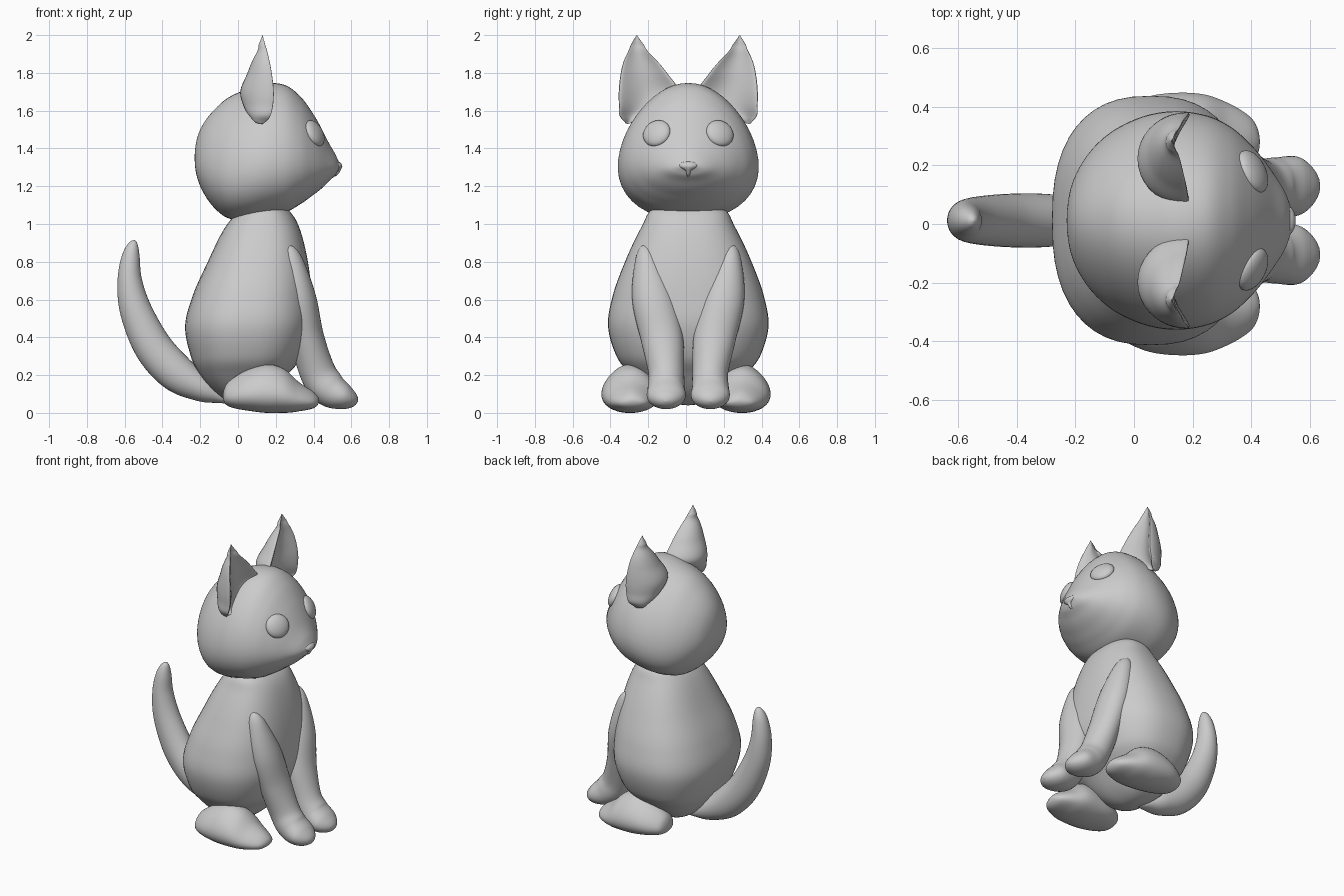
import bpy, bmesh
from math import sin, cos, pi, sqrt, radians, copysign
from mathutils import Vector

MID = 0.012   # the figure's symmetry plane sits slightly off y = 0


def spline(rows, n):
    """Catmull-Rom through rows (x, y, z, ra, rb); radii go squared so ends come out round."""
    p = [Vector((r[0], r[1], r[2], r[3] ** 2, r[4] ** 2)) for r in rows]
    p = [p[0]] + p + [p[-1]]
    out = []
    for i in range(1, len(p) - 2):
        a, b, c, d = p[i - 1:i + 3]
        for k in range(n):
            t = k / n
            out.append(0.5 * (2 * b + (c - a) * t + (2 * a - 5 * b + 4 * c - d) * t * t
                              + (3 * b - a - 3 * c + d) * t ** 3))
    out.append(p[-1])
    return [(Vector(q[:3]), sqrt(max(q[3], 1e-7)), sqrt(max(q[4], 1e-7))) for q in out]


def finish(name, bm, mirror, y):
    bmesh.ops.recalc_face_normals(bm, faces=bm.faces)
    me = bpy.data.meshes.new(name)
    bm.to_mesh(me)
    bm.free()
    ob = bpy.data.objects.new(name, me)
    ob.location.y = y
    bpy.context.collection.objects.link(ob)
    if mirror:
        m = ob.modifiers.new("Mirror", 'MIRROR')
        m.use_axis = (False, True, False)
        m.use_mirror_merge = False
    bpy.ops.object.select_all(action='DESELECT')
    ob.select_set(True)
    bpy.context.view_layer.objects.active = ob
    bpy.ops.object.shade_smooth_by_angle(angle=radians(60))
    return ob


def loft(name, rows, axis=None, egg=0.0, cup=None, square=2.0, mirror=False, y=MID, seg=36, n=8):
    """Skin oval sections along a path; ra is the y radius, rb the other one."""
    pts = spline(rows, n)
    bm = bmesh.new()
    rings = []
    for i, (c, ra, rb) in enumerate(pts):
        t = axis or (pts[min(i + 1, len(pts) - 1)][0] - pts[max(i - 1, 0)][0])
        t = Vector(t).normalized()
        side = Vector((0, 1, 0))
        side = (side - t * t.dot(side)).normalized()
        up = t.cross(side)
        ring = []
        for k in range(seg):
            a = 2 * pi * k / seg
            v = copysign(abs(sin(a)) ** (2 / square), sin(a))
            w = copysign(abs(cos(a)) ** (2 / square), cos(a)) * (1 - egg * v)
            if cup is not None and v < 0:      # rounded lip, hollow middle
                v = cup * v * v + 0.4 * v * (1 + v)
            ring.append(bm.verts.new(c + side * ra * w + up * rb * v))
        rings.append(ring)
    for r, s in zip(rings, rings[1:]):
        for k in range(seg):
            j = (k + 1) % seg
            bm.faces.new((r[k], r[j], s[j], s[k]))
    bm.faces.new(rings[0])
    bm.faces.new(rings[-1])
    return finish(name, bm, mirror, y)


def span_z(rows):   # (z, x min, x max, y half-width)
    return [((a + b) / 2, 0, z, w, (b - a) / 2) for z, a, b, w in rows]


def span_x(rows):   # (x, z min, z max, y half-width, y centre)
    return [(x, y, (a + b) / 2, w, (b - a) / 2) for x, a, b, w, y in rows]


X, Z = (1, 0, 0), (0, 0, 1)

# Pear-shaped body, slightly squared in plan
loft("body", span_z([
    (0.04, 0.03, 0.03, 0), (0.10, -0.11, 0.17, 0.19), (0.20, -0.20, 0.26, 0.30),
    (0.30, -0.25, 0.34, 0.38), (0.46, -0.28, 0.39, 0.425), (0.62, -0.24, 0.39, 0.40),
    (0.80, -0.16, 0.37, 0.335), (0.98, -0.07, 0.325, 0.25), (1.07, 0.01, 0.27, 0.20),
    (1.12, 0.14, 0.14, 0)]), Z, square=2.45, seg=48)

# Head tapering to the muzzle
loft("head", span_x([
    (-0.23, 1.35, 1.35, 0, 0), (-0.20, 1.20, 1.50, 0.15, 0), (-0.13, 1.09, 1.60, 0.25, 0),
    (-0.05, 1.03, 1.67, 0.31, 0), (0.05, 1.02, 1.715, 0.35, 0), (0.15, 1.035, 1.745, 0.362, 0),
    (0.25, 1.06, 1.735, 0.347, 0), (0.33, 1.105, 1.675, 0.31, 0), (0.40, 1.155, 1.58, 0.25, 0),
    (0.47, 1.215, 1.45, 0.165, 0), (0.52, 1.265, 1.36, 0.085, 0), (0.54, 1.31, 1.31, 0, 0)]),
    X, egg=0.24, square=2.08, seg=48)

# Cupped pointed ears
loft("ears", [
    (0.13, 0.32, 1.53, 0, 0), (0.16, 0.305, 1.56, 0.05, 0.09),
    (0.176, 0.245, 1.62, 0.122, 0.145), (0.18, 0.21, 1.70, 0.158, 0.168),
    (0.172, 0.235, 1.80, 0.122, 0.122), (0.155, 0.263, 1.90, 0.062, 0.06),
    (0.142, 0.27, 1.95, 0.034, 0.032), (0.135, 0.272, 1.98, 0.014, 0.013),
    (0.13, 0.272, 2.0, 0, 0)],
    Z, cup=0.3, mirror=True)

# Flattened round eyes
bm = bmesh.new()
bmesh.ops.create_uvsphere(bm, u_segments=32, v_segments=16, radius=1)
rot = Vector((0.8, 0.4, 0.42)).to_track_quat('Z', 'Y')
for v in bm.verts:
    v.co = Vector((0.405, 0.167, 1.48)) + rot @ Vector((v.co.x * 0.078, v.co.y * 0.075, v.co.z * 0.035))
finish("eyes", bm, True, MID)

# Small triangular nose with a stem
loft("nose", [
    (0.515, 0, 1.335, 0, 0), (0.52, 0, 1.322, 0.045, 0.025), (0.522, 0, 1.305, 0.05, 0.03),
    (0.52, 0, 1.285, 0.02, 0.024), (0.512, 0, 1.265, 0.011, 0.02), (0.505, 0, 1.25, 0, 0)],
    Z, seg=20, n=5)

# Front legs sinking into the chest and bending into paws
loft("front_legs", [
    (0.26, 0.235, 0.89, 0, 0), (0.28, 0.22, 0.80, 0.065, 0.065),
    (0.325, 0.185, 0.60, 0.112, 0.09), (0.365, 0.14, 0.40, 0.112, 0.09),
    (0.42, 0.117, 0.22, 0.095, 0.095), (0.48, 0.117, 0.13, 0.098, 0.095),
    (0.56, 0.117, 0.085, 0.10, 0.07), (0.635, 0.117, 0.06, 0, 0)], mirror=True)

# Resting hind feet
loft("hind_feet", span_x([
    (-0.08, 0.09, 0.09, 0, 0.30), (-0.05, 0.035, 0.165, 0.085, 0.30),
    (0.05, 0.012, 0.228, 0.132, 0.30), (0.15, 0.0, 0.257, 0.146, 0.298),
    (0.24, 0.0, 0.235, 0.145, 0.293), (0.32, 0.008, 0.165, 0.12, 0.29),
    (0.40, 0.025, 0.11, 0.075, 0.285), (0.43, 0.065, 0.065, 0, 0.28)]),
    X, egg=0.25, mirror=True, y=0)

# Upturned tail
loft("tail", [
    (-0.02, 0, 0.06, 0, 0), (-0.10, 0, 0.09, 0.05, 0.04), (-0.20, 0, 0.135, 0.08, 0.075),
    (-0.33, 0, 0.215, 0.092, 0.10), (-0.45, 0, 0.35, 0.09, 0.10), (-0.54, 0, 0.54, 0.08, 0.085),
    (-0.573, 0, 0.70, 0.068, 0.065), (-0.567, 0, 0.83, 0.05, 0.047), (-0.548, 0, 0.915, 0, 0)])
